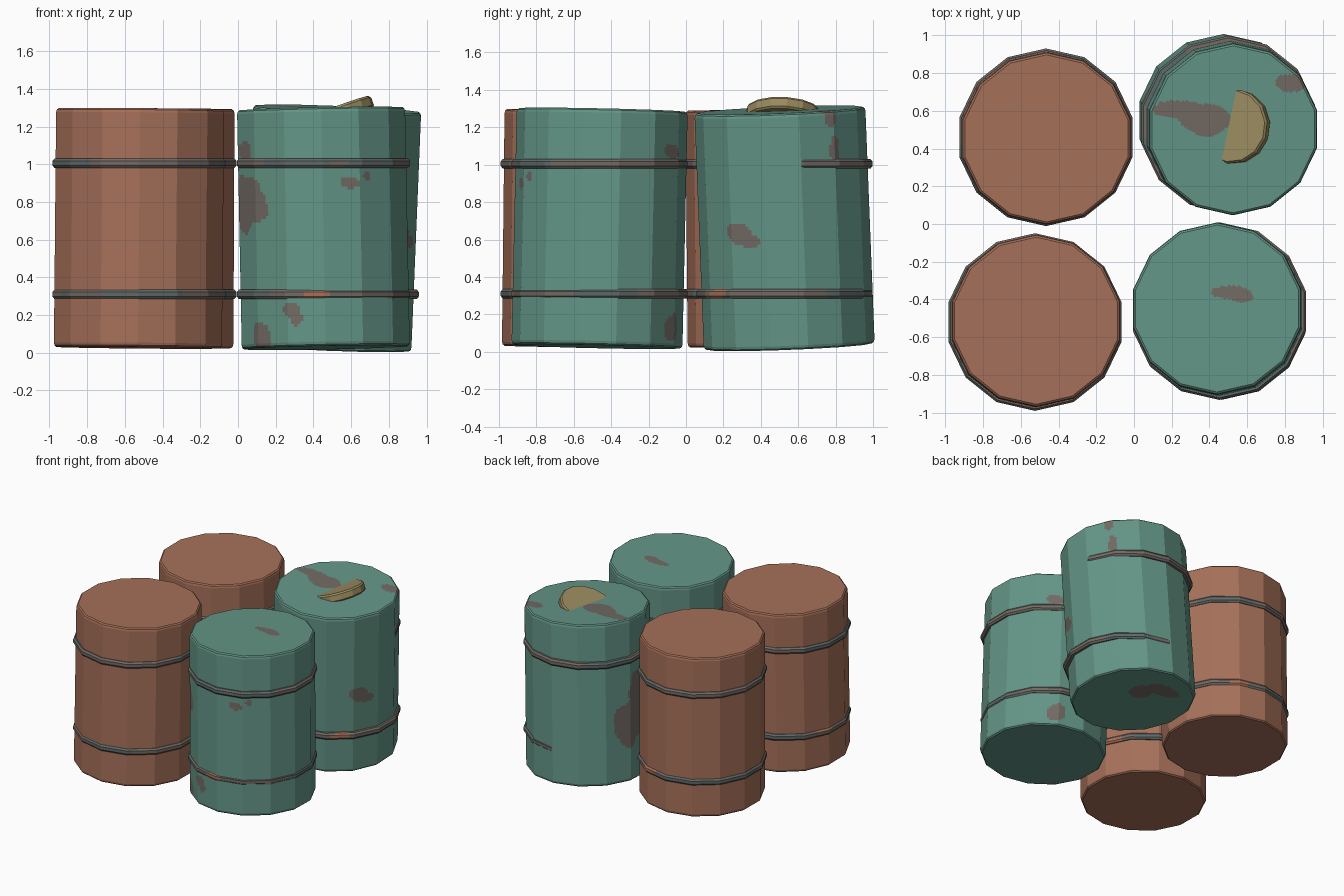
import bpy, bmesh
from math import sin, cos, pi, radians
from mathutils import Vector, Matrix

if "Cube" in bpy.data.objects:
    bpy.data.objects.remove(bpy.data.objects["Cube"])

SIDES, RADIUS, HALF, MID = 14, 0.457, 0.633, 0.66


def material(name, rgb):
    lin = [((c / 255 + 0.055) / 1.055) ** 2.4 for c in rgb] + [1.0]
    m = bpy.data.materials.new(name)
    m.use_nodes = True
    m.diffuse_color = lin
    m.node_tree.nodes["Principled BSDF"].inputs["Base Color"].default_value = lin
    return m


rust = material("rust_brown", (166, 112, 89))
teal = material("teal_paint", (100, 150, 135))
worn = material("worn_grey_brown", (114, 106, 100))
slate = material("slate_grey", (95, 105, 103))
brass = material("dull_brass", (154, 139, 95))


def polygon_point(col, per_side):
    """Point on the unit polygon, with a corner facing the back."""
    side, part = divmod(col, per_side)
    corner = [Vector((cos(a), sin(a), 0)) for a in
              (pi / 2 + 2 * pi * (side + k) / SIDES for k in (0, 1))]
    return corner[0].lerp(corner[1], part / per_side)


def lathe(name, profile, per_side, mats, rule=None, closed=False):
    """Sweep (radius, height) pairs around the polygon; rule picks a face's material."""
    bm = bmesh.new()
    cols = SIDES * per_side
    unit = [polygon_point(c, per_side) for c in range(cols)]
    rings = [[bm.verts.new(u * r + Vector((0, 0, z))) for u in unit] for r, z in profile]
    pairs = list(zip(rings, rings[1:]))
    if closed:
        pairs.append((rings[-1], rings[0]))
    else:
        bm.faces.new(rings[0][::-1])
        bm.faces.new(rings[-1])
    for low, high in pairs:
        for c in range(cols):
            d = (c + 1) % cols
            bm.faces.new((low[c], low[d], high[d], high[c]))
    bm.normal_update()
    if rule:
        for f in bm.faces:
            f.material_index = rule(f.calc_center_median())
    mesh = bpy.data.meshes.new(name)
    bm.to_mesh(mesh)
    bm.free()
    for m in mats:
        mesh.materials.append(m)
    ob = bpy.data.objects.new(name, mesh)
    bpy.context.collection.objects.link(ob)
    return ob


def on_side(angle, z, r, rz):
    a = radians(angle)
    return (Vector((RADIUS * cos(a), RADIUS * sin(a), z - MID)), (r, r, rz))


def on_end(x, y, rx, ry, end=1):
    return (Vector((x, y, end * HALF)), (rx, ry, 0.02))


def patch_rule(patches):
    """Worn paint wherever a wobbly ellipsoid meets the drum's skin."""
    def rule(p):
        wobble = 1 + 0.2 * sin(23 * p.x + 17 * p.z) + 0.2 * sin(29 * p.y - 31 * p.z)
        for centre, radii in patches:
            if sum(((p[i] - centre[i]) / radii[i]) ** 2 for i in range(3)) < wobble:
                return 1
        return 0
    return rule


def body_profile(fine):
    """Flat ends, softened rims and a straight wall."""
    rim = [(RADIUS - 0.014, HALF), (RADIUS - 0.004, HALF - 0.008), (RADIUS, HALF - 0.022)]
    wall, cap = [], []
    if fine:
        wall = [(RADIUS, (HALF - 0.022) * (2 * k / 76 - 1)) for k in range(1, 76)]
        cap = [((RADIUS - 0.014) * k / 28, HALF) for k in range(1, 28)]
    top = cap + rim
    return [(r, -z) for r, z in top] + wall + top[::-1]


def band_rule(seed):
    """Grey bands with patches of slate and a few of bare rust."""
    from_angle = Vector((1, 0))

    def rule(p):
        a = from_angle.angle_signed(Vector((p.x, p.y)))
        n = sin(2 * a + seed) + 0.7 * sin(5 * a + 2.3 * seed) + 0.3 * sin(40 * p.z + 9 * a)
        if n > 1.35 and p.z < 0.5:
            return 2
        return 1 if n < -0.25 else 0
    return rule


front_patches = [
    on_side(206, 0.78, 0.17, 0.13), on_side(203, 0.88, 0.14, 0.06),
    on_side(205, 1.07, 0.08, 0.07), on_side(220, 0.08, 0.07, 0.07),
    on_side(247, 0.22, 0.045, 0.04), on_side(250, 0.17, 0.03, 0.04),
    on_side(288, 0.89, 0.055, 0.03), on_side(302, 0.93, 0.03, 0.035),
    on_side(59, 1.07, 0.07, 0.04), on_side(62, 0.13, 0.07, 0.07),
    on_side(-38, 0.29, 0.03, 0.02),
    on_end(0.06, 0.085, 0.09, 0.035), on_end(0.13, 0.065, 0.06, 0.03)]

back_patches = [
    on_side(-33, 0.66, 0.075, 0.055), on_side(-24, 0.61, 0.06, 0.03),
    on_side(39, 1.1, 0.03, 0.08), on_side(37, 1.25, 0.04, 0.05),
    on_side(176, 0.74, 0.08, 0.13), on_side(168, 0.48, 0.14, 0.17),
    on_end(-0.285, 0.11, 0.12, 0.05), on_end(-0.15, 0.045, 0.14, 0.085),
    on_end(0.305, 0.24, 0.08, 0.055),
    on_end(0.04, 0.13, 0.1, 0.08, -1), on_end(-0.1, 0.22, 0.13, 0.07, -1)]

# name, centre, lean of the top relative to the bottom, paint, worn patches
drums = [
    ("front_right_drum", (-0.525, -0.52), (0.012, 0.014), rust, None),
    ("back_right_drum", (-0.467, 0.46), (0.006, -0.012), rust, None),
    ("front_left_drum", (0.453, -0.462), (-0.025, 0.028), teal, front_patches),
    ("back_left_drum", (0.5, 0.527), (0.052, -0.05), teal, back_patches)]

band_profile = [(0.435, -0.025), (0.46, -0.025), (0.471, -0.012),
                (0.471, 0.012), (0.46, 0.025), (0.435, 0.025)]

for i, (name, (x, y), (lx, ly), paint, patches) in enumerate(drums):
    # Leaning drum body
    axis = Vector((lx, ly, 2 * HALF))
    lean = Vector((0, 0, 1)).rotation_difference(axis).to_matrix().to_4x4()
    body = lathe(name + "_body", body_profile(bool(patches)), 12 if patches else 1,
                 [paint, worn], patch_rule(patches) if patches else None)
    body.matrix_world = Matrix.Translation((x, y, MID)) @ lean
    # Level hoops
    for level, z in (("lower", 0.31), ("upper", 1.005)):
        profile = [(r, h + z) for r, h in band_profile]
        band = lathe(f"{name}_{level}_band", profile, 6, [worn, slate, rust],
                     band_rule(1.7 * i + 5 * z), closed=True)
        band.location = (x, y, 0)

# Loose cap sunk at an angle into the back left drum
cap = lathe("loose_cap", [(0.19, -0.065), (0.2, -0.055), (0.2, -0.012), (0.19, 0)],
            1, [brass])
cap.matrix_world = (Matrix.Translation((0.515, 0.52, 1.298))
                    @ Matrix.Rotation(radians(-7), 4, "Z")
                    @ Matrix.Rotation(radians(-20), 4, "Y"))
